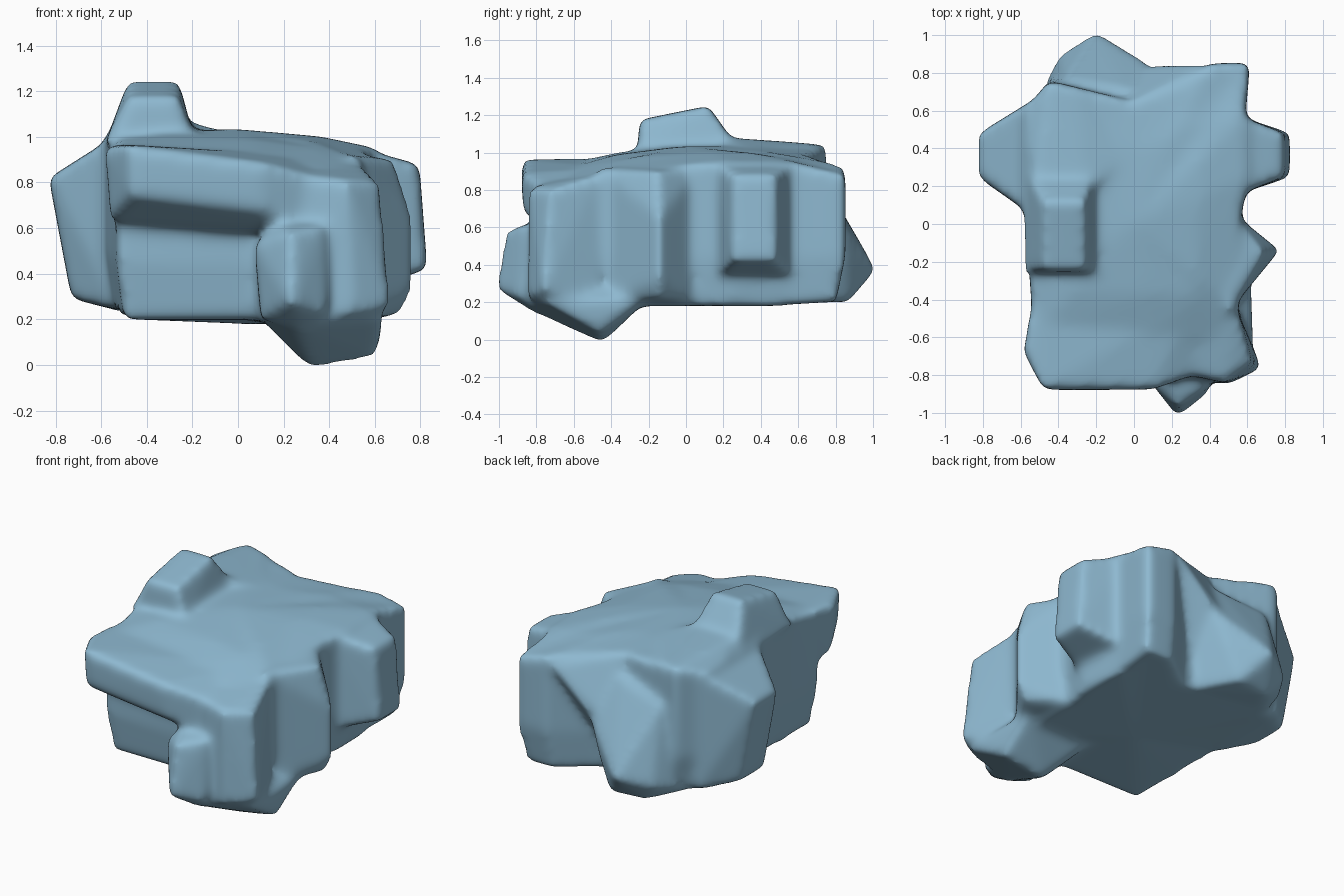
import bpy
import bmesh

# Remove the default cube
default_cube = bpy.data.objects.get("Cube")
if default_cube:
    bpy.data.objects.remove(default_cube, do_unlink=True)

# One flat stone colour
stone_blue = bpy.data.materials.new("stone_blue")
stone_blue.use_nodes = True
stone_colour = (0.27, 0.48, 0.63, 1.0)
stone_blue.diffuse_color = stone_colour
shader = next(n for n in stone_blue.node_tree.nodes if n.type == "BSDF_PRINCIPLED")
shader.inputs["Base Color"].default_value = stone_colour

bm = bmesh.new()


def add_hull(points):
    """Add a closed convex lump wrapped around the given points."""
    verts = [bm.verts.new(p) for p in points]
    bmesh.ops.convex_hull(bm, input=verts)
    loose = [v for v in verts if v.is_valid and not v.link_faces]
    bmesh.ops.delete(bm, geom=loose, context="VERTS")


def add_column(outline, peak, base):
    """Add a wall from (x, y, top, bottom) corners: tucked in at the foot, domed on top."""
    rings = [
        [(x * .94, y * .94, low) for x, y, top, low in outline],
        [(x, y, low + .25) for x, y, top, low in outline],
        [(x, y, top) for x, y, top, low in outline],
        [(x * .6, y * .6, top + (peak - top) * .6) for x, y, top, low in outline],
    ]
    rings = [[bm.verts.new(p) for p in ring] for ring in rings]
    top_centre, base_centre = bm.verts.new((0, 0, peak)), bm.verts.new((0, 0, base))
    for i in range(len(outline)):
        j = (i + 1) % len(outline)
        for under, over in zip(rings, rings[1:]):
            bm.faces.new((under[i], under[j], over[j], over[i]))
        bm.faces.new((rings[-1][i], rings[-1][j], top_centre))
        bm.faces.new((rings[0][j], rings[0][i], base_centre))


# Main body, recessed at the front and back
add_column([
    (-.53, -.6, .95, .2), (.1, -.61, .92, .2), (.56, -.62, .83, .2),
    (.55, -.46, .89, .18), (.57, .06, .94, .18), (.61, .25, .95, .18),
    (.59, .57, .95, .18), (.615, .855, .88, .2), (.4, .85, .93, .2),
    (.18, .68, .97, .2), (0, .65, .99, .2), (-.45, .76, 1.04, .22),
    (-.58, .6, 1.01, .24), (-.585, .1, 1.0, .25), (-.555, -.25, .99, .22),
], 1.035, .18)

# Vertical ridge on the +x wall
add_hull([(.69, -.15, .9), (.77, -.14, .65), (.77, -.14, .32), (.71, -.14, .22)]
         + [(.5, y, z) for y in (-.47, .08) for z in (.19, .92)])

# Overhanging front ledge
add_hull([(-.59, -.68, .955), (-.565, -.66, .64), (-.48, -.88, .965),
          (-.47, -.875, .74), (.1, -.88, .89), (.1, -.87, .68),
          (.32, -.8, .83), (.32, -.79, .6), (-.54, -.4, .97),
          (.3, -.4, .92), (-.5, -.4, .55), (.3, -.4, .55)])

# Front right pillar
add_hull([(.3, -.8, .83), (.48, -.84, .81), (.625, -.73, .8),
          (.55, -.47, .88), (.2, -.5, .9), (.3, -.82, .2),
          (.5, -.85, .22), (.675, -.765, .25), (.56, -.46, .2), (.2, -.5, .2)])

# Wedge block jutting from the front
add_hull([(.07, -.82, .53), (.18, -.8, .63), (.23, -.97, .58),
          (.38, -.87, .61), (.4, -.7, .64), (.1, -.82, .2),
          (.23, -1.025, .27), (.4, -.89, .22), (.3, -.8, .14),
          (.1, -.55, .55), (.1, -.55, .2)])

# Pointed foot under the front right
add_hull([(.32, -.45, -.02), (.61, -.46, .035), (.1, -.68, .2),
          (.64, -.75, .2), (.25, -.87, .17), (.62, -.2, .22),
          (.12, -.22, .2), (.4, -.5, .4)])

# Knob on the +x wall
add_hull([(x, y, z) for x, z in ((.795, .88), (.83, .42)) for y in (.25, .48)]
         + [(.53, y, z) for y in (.15, .58) for z in (.32, .95)])

# Buttress on the -x wall
add_hull([(x, y, z) for x, z in ((-.83, .82), (-.73, .29)) for y in (.25, .475)]
         + [(-.53, y, z) for y in (.04, .66) for z in (.24, 1.01)])

# Arched flank under the back rim
add_hull([(.36, .85, .88), (.34, .75, .95), (0, .65, .99), (.11, .84, .65),
          (-.1, .82, .55), (.08, .6, .25), (.3, .6, .9), (-.15, .5, .25)])

# Spur flaring from the back
add_hull([(-.2, 1.02, .37), (-.39, .9, .32), (-.47, .76, .28),
          (.02, .86, .42), (.1, .835, .63), (-.07, .87, .2),
          (-.36, .77, .8), (-.03, .71, .88), (-.31, .84, .2),
          (-.46, .6, .23), (.08, .6, .2), (-.1, .55, .8)])

# Saddle running back from the crest
add_hull([(-.52, .15, 1.08), (-.25, .15, 1.085), (-.45, .74, 1.045),
          (-.3, .71, 1.035), (-.57, .4, 1.02), (-.05, .35, 1.02),
          (-.4, .4, .8)])

# Crest on top
add_hull([(x, y, z) for x in (-.48, -.26)
          for y, z in ((-.25, 1.175), (.12, 1.25))]
         + [(x, y, .98) for x in (-.58, -.19) for y in (-.26, .31)])

# Gather the lumps into one solid
bmesh.ops.recalc_face_normals(bm, faces=bm.faces)
mesh = bpy.data.meshes.new("boulder")
bm.to_mesh(mesh)
bm.free()
mesh.materials.append(stone_blue)
boulder = bpy.data.objects.new("boulder", mesh)
bpy.context.collection.objects.link(boulder)
bpy.ops.object.select_all(action="DESELECT")
boulder.select_set(True)
bpy.context.view_layer.objects.active = boulder

# Fuse the lumps and wear down the edges
fuse = boulder.modifiers.new("fuse", "REMESH")
fuse.mode = "VOXEL"
fuse.voxel_size = 0.02
fuse.use_smooth_shade = True
wear = boulder.modifiers.new("wear", "SMOOTH")
wear.factor = 0.5
wear.iterations = 24
bpy.ops.object.shade_smooth()
